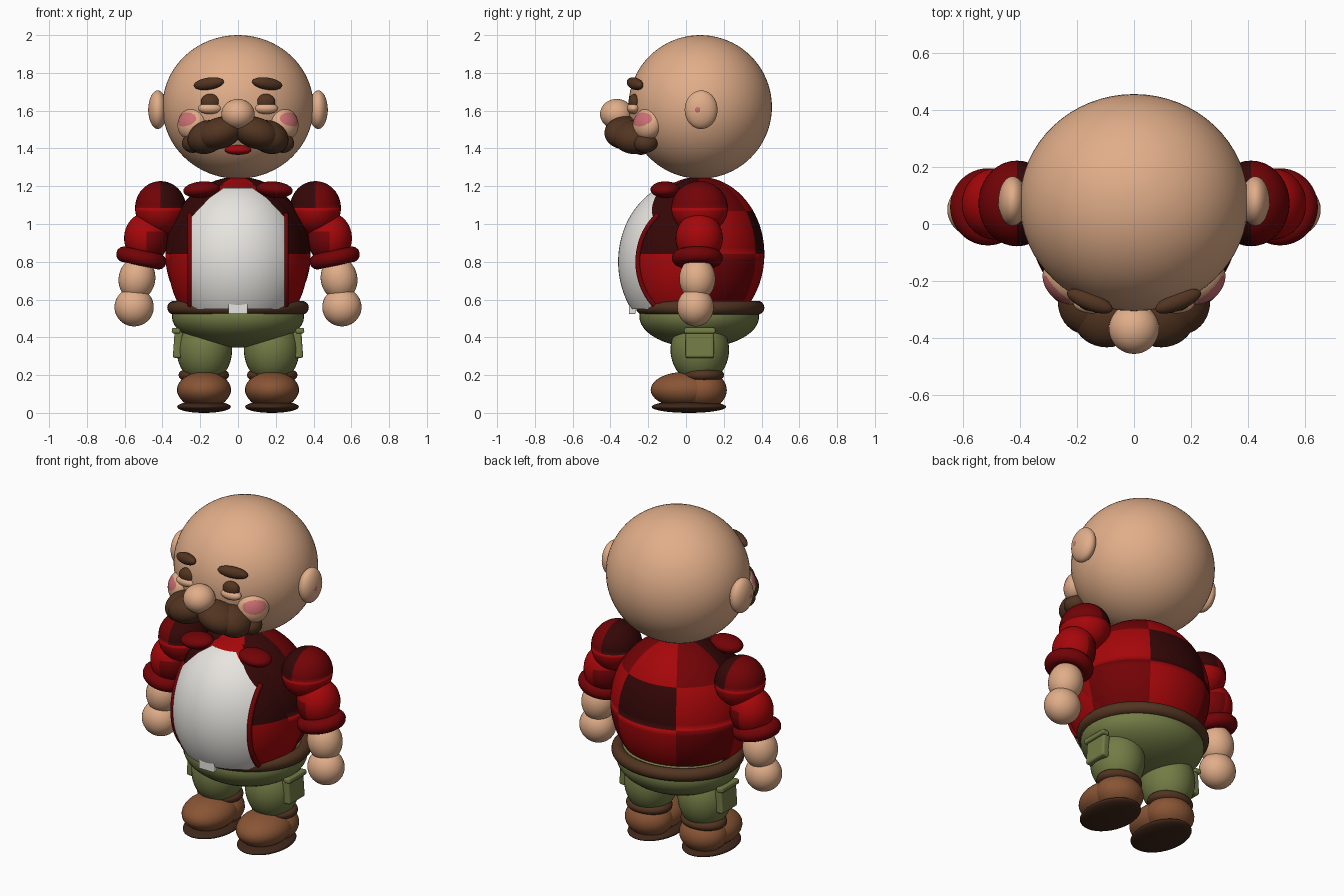
import bpy, bmesh, math
from mathutils import Vector, Matrix, Euler

if "Cube" in bpy.data.objects:
    bpy.data.objects.remove(bpy.data.objects["Cube"])

COLOURS = {
    "skin": (0.75, 0.42, 0.25), "dark_brown": (0.085, 0.035, 0.015), "pink": (0.60, 0.16, 0.17),
    "white": (0.80, 0.78, 0.74), "red": (0.38, 0.002, 0.003), "deep_red": (0.17, 0.001, 0.002),
    "black_red": (0.035, 0.002, 0.002), "olive": (0.17, 0.20, 0.06), "boot_brown": (0.25, 0.09, 0.035),
    "sole_brown": (0.05, 0.02, 0.01)}
MATS = {}
for n, c in COLOURS.items():
    MATS[n] = bpy.data.materials.new(n)
    MATS[n].diffuse_color = (*c, 1)


def finish(bm, name, mats, pair=False, smooth=True):
    """Turn a bmesh into an object; pair=True also adds the mirrored left one."""
    bmesh.ops.recalc_face_normals(bm, faces=bm.faces)
    for f in bm.faces:
        f.smooth = smooth
    for side in (("right_", "left_") if pair else ("",)):
        if side == "left_":
            bmesh.ops.scale(bm, vec=(-1, 1, 1), verts=bm.verts)
            bmesh.ops.reverse_faces(bm, faces=bm.faces)
        me = bpy.data.meshes.new(side + name)
        bm.to_mesh(me)
        for m in mats:
            me.materials.append(MATS[m])
        bpy.context.collection.objects.link(bpy.data.objects.new(side + name, me))
    bm.free()


def sphere_bm(loc, r, rot=(0, 0, 0), seg=36, rings=24):
    bm = bmesh.new()
    q = rot if hasattr(rot, "slerp") else Euler([math.radians(a) for a in rot]).to_quaternion()
    m = Matrix.Translation(loc) @ q.to_matrix().to_4x4() @ Matrix.Diagonal((*r, 1))
    bmesh.ops.create_uvsphere(bm, u_segments=seg, v_segments=rings, radius=1, matrix=m)
    return bm


def ball(name, loc, r, mat, pair=False, rot=(0, 0, 0), **k):
    finish(sphere_bm(loc, r, rot, **k), name, [mat], pair)


def cut(bm, co, no, clear=False):
    bmesh.ops.bisect_plane(bm, geom=bm.verts[:] + bm.edges[:] + bm.faces[:], plane_co=co,
                           plane_no=no, clear_outer=clear)


def ring(name, loc, rx, ry, minor, height, mat, pair=False, tilt=0):
    """Elliptical torus with outer radii rx+minor and ry+minor."""
    bm, n, k = bmesh.new(), 48, 14
    rot = Matrix.Rotation(math.radians(tilt), 3, 'Y')
    v = []
    for i in range(n):
        a = math.tau * i / n
        for j in range(k):
            b = math.tau * j / k
            d = minor * math.cos(b)
            p = Vector(((rx + d) * math.cos(a), (ry + d) * math.sin(a), height * math.sin(b)))
            v.append(bm.verts.new(rot @ p + Vector(loc)))
    for i in range(n):
        for j in range(k):
            i2, j2 = (i + 1) % n, (j + 1) % k
            bm.faces.new([v[i * k + j], v[i2 * k + j], v[i2 * k + j2], v[i * k + j2]])
    finish(bm, name, [mat], pair)


def box(name, loc, size, mat, pair=False, rot=0, bevel=0.012):
    bm = bmesh.new()
    m = (Matrix.Translation(loc) @ Matrix.Rotation(math.radians(rot), 4, 'Y')
         @ Matrix.Diagonal((*size, 1)))
    bmesh.ops.create_cube(bm, size=1, matrix=m)
    bmesh.ops.bevel(bm, geom=bm.edges[:], offset=bevel, segments=3, profile=0.5, affect='EDGES')
    finish(bm, name, [mat], pair, smooth=False)


CLOTH = ["red", "deep_red", "black_red"]


def checks(bm, centre, rows, columns):
    """Checked cloth: slice at the row heights, colour by bearing (columns) and row."""
    for z in rows:
        cut(bm, (0, 0, z), (0, 0, 1))
    for f in bm.faces:
        c = f.calc_center_median()
        a = (math.atan2(c.y - centre[1], c.x - centre[0]) % math.tau) * len(columns) / math.tau
        f.material_index = columns[int(a) % len(columns)][sum(c.z > z for z in rows)]


# head, ears and face
ball("head", (0, 0.075, 1.62), (0.40, 0.38, 0.38), "skin", seg=64, rings=40)
ball("ear", (0.425, 0.08, 1.605), (0.05, 0.087, 0.102), "skin", True)
ball("inner_ear", (0.467, 0.065, 1.605), (0.009, 0.02, 0.022), "pink", True, seg=16, rings=10)
ball("nose", (0, -0.367, 1.582), (0.088, 0.088, 0.08), "skin")
ball("eye", (0.145, -0.272, 1.645), (0.052, 0.033, 0.044), "dark_brown", True)
ball("lower_lid", (0.148, -0.277, 1.612), (0.064, 0.036, 0.03), "skin", True)
ball("eyebrow", (0.155, -0.27, 1.743), (0.086, 0.032, 0.032), "dark_brown", True, rot=(0, 8, 22))
ball("mouth", (0, -0.238, 1.392), (0.07, 0.04, 0.026), "red")

# cheeks with an oval blush patch
n = Vector((0.7, -0.68, 0.25)).normalized()
cheek_at = Vector((0.243, -0.203, 1.53))
bm = sphere_bm(cheek_at, (0.087, 0.085, 0.065), n.to_track_quat('Z', 'Y'), seg=64, rings=60)
for f in bm.faces:
    d = f.calc_center_median() - cheek_at
    across, up = d.dot(Vector((0.7, 0.71, 0))), d.z - 0.024
    f.material_index = int(d.dot(n) > 0 and math.hypot(across / 0.066, up / 0.037) < 1)
finish(bm, "cheek", ["skin", "pink"], True)

# moustache lobes tapering outwards
for nm, p, r, t in (("inner", (0.095, -0.32, 1.482), (0.125, 0.112, 0.083), 18),
                    ("middle", (0.165, -0.272, 1.46), (0.105, 0.115, 0.086), 25),
                    ("tip", (0.235, -0.215, 1.43), (0.062, 0.066, 0.053), 10)):
    ball("moustache_" + nm, p, r, "dark_brown", True, rot=(0, t, 0))

# checked jacket: one column per sixth of a turn, rows from the bottom up
ROWS = (0.84, 1.07)
A, B = (1, 0, 1), (0, 2, 0)
FRONT = (0, 2, 2)
COLUMNS = [A, B, A, FRONT, (0, 0, 0), FRONT]
bm = sphere_bm((0, 0.07, 0.84), (0.385, 0.345, 0.41), seg=60, rings=40)
checks(bm, (0, 0.07), ROWS, COLUMNS)
finish(bm, "jacket_body", CLOTH)

# jacket front stretched over the belly
BC, BR, EDGE = Vector((0, 0.02, 0.80)), Vector((0.37, 0.375, 0.43)), 0.245
bm = sphere_bm(BC, BR, seg=60, rings=40)
for co, no in (((0, 0, 0.55), (0, 0, -1)), ((0, 0.1, 0), (0, 1, 0))):
    cut(bm, co, no, True)
checks(bm, (0, 0.07), ROWS, COLUMNS)
finish(bm, "jacket_front", CLOTH)

# white shirt, cut to the arched jacket opening
bm = sphere_bm(BC, BR * 1.012, seg=60, rings=40)
cut(bm, (0, 0, 0.55), (0, 0, -1), True)
cut(bm, (0, 0.0, 0), (0, 1, 0), True)
for s in (1, -1):
    cut(bm, (s * EDGE, 0, 0), (s, 0, 0), True)
    cut(bm, (s * EDGE, 0, 1.04), (s * 0.10, 0, 0.095), True)
    cut(bm, (s * 0.15, 0, 1.14), (s * 0.055, 0, 0.08), True)
cut(bm, (0, 0, 1.19), (0, 0, 1), True)
finish(bm, "shirt_front", ["white"])

# rolled hems along the opening
for s, nm in ((1, "right_jacket_hem"), (-1, "left_jacket_hem")):
    cu = bpy.data.curves.new(nm, 'CURVE')
    cu.dimensions, cu.bevel_depth, cu.bevel_resolution, cu.use_fill_caps = '3D', 0.014, 3, True
    sp = cu.splines.new('POLY')
    sp.points.add(15)
    for i, p in enumerate(sp.points):
        z = 0.57 + 0.48 * i / 15
        x = EDGE + 0.009
        y = BC.y - BR.y * math.sqrt(1 - (x / BR.x) ** 2 - ((z - BC.z) / BR.z) ** 2)
        p.co = (s * x, y - 0.002, z, 1)
    sp.use_smooth = True
    cu.materials.append(MATS["deep_red"])
    bpy.context.collection.objects.link(bpy.data.objects.new(nm, cu))

# collar
ball("collar", (0.193, -0.11, 1.182), (0.097, 0.078, 0.043), "deep_red", True, rot=(0, 5, 0))

# sleeves (columns: outer back, inner back, inner front, outer front), cuffs, hands
bm = sphere_bm((0.41, 0.072, 1.085), (0.135, 0.15, 0.142))
checks(bm, (0.41, 0.072), (1.085,), [(0, 1), (0, 2), (0, 2), (0, 1)])
finish(bm, "shoulder", CLOTH, True)
bm = sphere_bm((0.485, 0.07, 0.925), (0.118, 0.125, 0.135))
checks(bm, (0.485, 0.07), (0.96,), [(0, 0), (1, 0), (1, 0), (0, 0)])
finish(bm, "sleeve", CLOTH, True)
ring("cuff", (0.512, 0.06, 0.82), 0.093, 0.093, 0.042, 0.042, "deep_red", True, -12)
ball("forearm", (0.535, 0.06, 0.71), (0.097, 0.096, 0.115), "skin", True, rot=(0, -10, 0))
ball("hand", (0.55, 0.05, 0.56), (0.104, 0.097, 0.102), "skin", True)

# belt and buckle
ring("belt", (0, 0.075, 0.557), 0.338, 0.303, 0.037, 0.037, "dark_brown")
box("belt_buckle", (0, -0.285, 0.555), (0.1, 0.035, 0.065), "white", bevel=0.006)

# trousers with side pockets
ball("trouser_seat", (0, 0.07, 0.51), (0.35, 0.317, 0.165), "olive", seg=48)
ball("trouser_leg", (0.178, 0.073, 0.335), (0.147, 0.155, 0.18), "olive", True)
box("pocket", (0.318, 0.073, 0.36), (0.045, 0.15, 0.14), "olive", True, -4)
box("pocket_flap", (0.328, 0.073, 0.435), (0.045, 0.165, 0.03), "olive", True, -4, 0.01)

# boots
ring("boot_collar", (0.181, 0.09, 0.2), 0.1, 0.078, 0.034, 0.028, "dark_brown", True)
ball("boot_toe", (0.18, -0.005, 0.122), (0.143, 0.182, 0.095), "boot_brown", True)
ball("boot_heel", (0.18, 0.088, 0.12), (0.138, 0.128, 0.102), "boot_brown", True)
ball("boot_sole", (0.18, 0.015, 0.032), (0.142, 0.197, 0.032), "sole_brown", True)

for m in bpy.data.materials:
    if m.users and not m.is_grease_pencil:
        m.use_nodes = True
        m.node_tree.nodes["Principled BSDF"].inputs["Base Color"].default_value = m.diffuse_color
